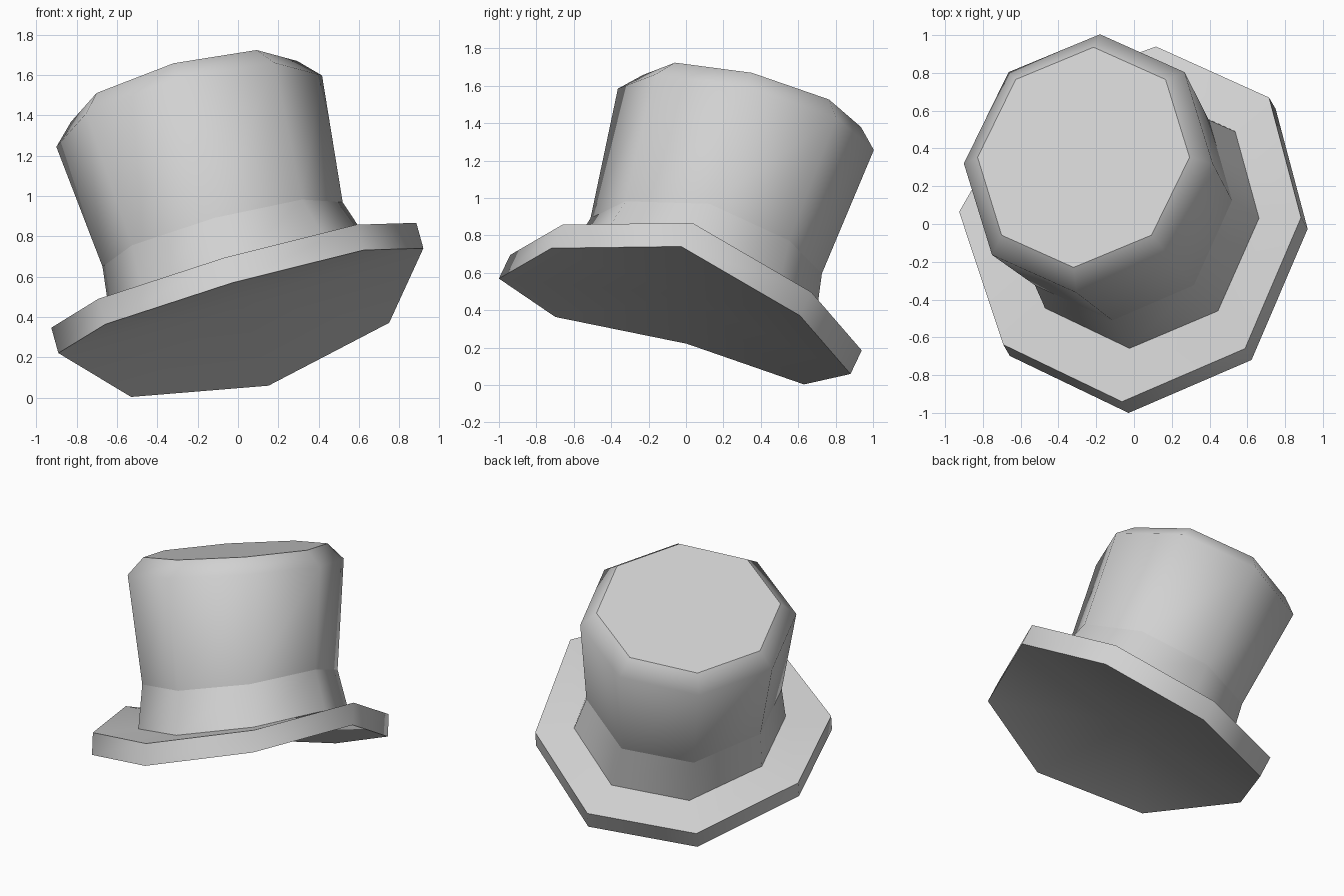
import bpy
import math
from mathutils import Vector

SIDES = 8

cube = bpy.data.objects.get("Cube")
if cube:
    bpy.data.objects.remove(cube, do_unlink=True)

# One plain felt colour
felt = bpy.data.materials.new("grey_felt")
felt.use_nodes = True
felt.diffuse_color = (0.64, 0.64, 0.64, 1)
felt.node_tree.nodes["Principled BSDF"].inputs["Base Color"].default_value = felt.diffuse_color

# Leaning frames: side and back half-axes of the brim and of the crown
BRIM = (Vector((0.905, -0.015, 0.26)), Vector((0.09, 0.94, -0.255)))
CROWN = (Vector((0.905, 0, 0.243)), Vector((0.085, 0.94, -0.225)))


def ring(frame, centre, size, wave=0):
    """Eight-sided loop; wave lifts the sides and drops front and back."""
    side, back = frame
    up = side.cross(back).normalized()
    points = []
    for i in range(SIDES):
        a = math.tau * i / SIDES
        flat = side * math.cos(a) + back * math.sin(a)
        curl = math.cos(2 * a) + 0.18 * math.cos(4 * a)
        points.append(Vector(centre) + flat * size + up * wave * curl)
    return points


def loft(name, rings, cap_bottom=False, cap_top=False):
    """Skin a stack of loops into one smooth-shaded object."""
    verts = [p for loop in rings for p in loop]
    last = len(verts) - SIDES
    faces = []
    for low in range(0, last, SIDES):
        high = low + SIDES
        for i in range(SIDES):
            j = (i + 1) % SIDES
            faces.append((low + i, low + j, high + j, high + i))
    if cap_bottom:
        # The underside arches along the line between the two raised sides
        centre = len(verts)
        verts.append((verts[0] + verts[SIDES // 2]) / 2)
        faces += [((i + 1) % SIDES, i, centre) for i in range(SIDES)]
    if cap_top:
        faces.append(tuple(range(last, last + SIDES)))
    mesh = bpy.data.meshes.new(name)
    mesh.from_pydata(verts, [], faces)
    mesh.materials.append(felt)
    obj = bpy.data.objects.new(name, mesh)
    bpy.context.collection.objects.link(obj)
    bpy.ops.object.select_all(action="DESELECT")
    obj.select_set(True)
    bpy.context.view_layer.objects.active = obj
    bpy.ops.object.shade_smooth_by_angle(angle=math.radians(60))


# Loops shared by neighbouring parts
seam = ring(BRIM, (0.03, 0.025, 0.512), 0.715, 0.05)
band_top = ring(CROWN, (-0.066, 0.115, 0.77), 0.658, 0.035)
lid_edge = ring(CROWN, (-0.267, 0.353, 1.518), 0.62)

# Thick curled brim with a closed underside
loft("brim", [
    ring(BRIM, (0.042, -0.04, 0.382), 1, 0.09),
    ring(BRIM, (0.007, 0.02, 0.508), 1, 0.09),
    seam,
], cap_bottom=True)

# Flared hat band
loft("band", [seam, band_top])

# Widening wall with a chamfered shoulder
loft("crown", [band_top, ring(CROWN, (-0.242, 0.32, 1.42), 0.728), lid_edge])

# Flat lid
loft("crown_lid", [lid_edge], cap_top=True)
